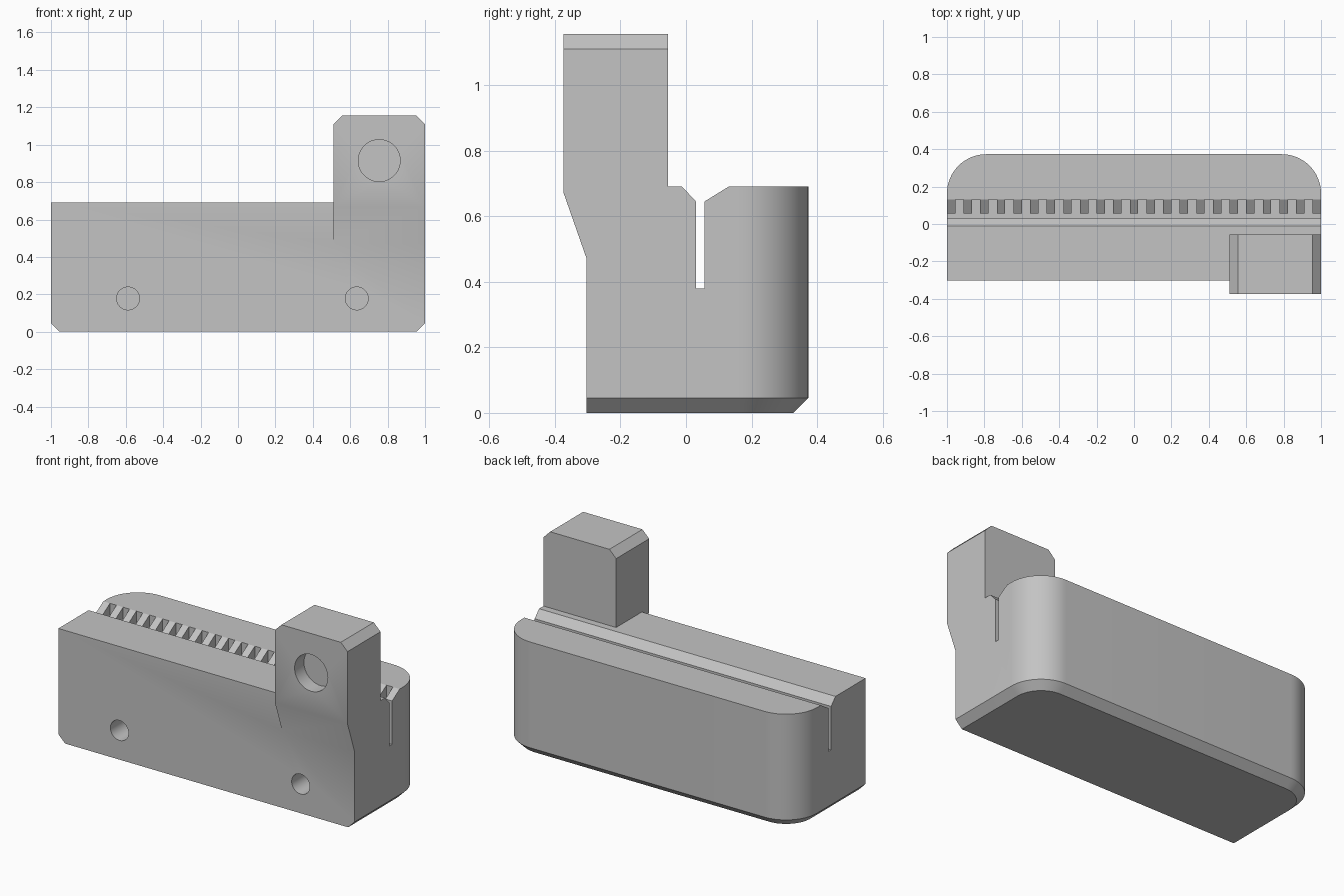
import bpy, bmesh, math
from mathutils import Matrix

if "Cube" in bpy.data.objects:
    bpy.data.objects.remove(bpy.data.objects["Cube"], do_unlink=True)

grey = bpy.data.materials.new("plain grey")
grey.use_nodes = True
grey.diffuse_color = (0.55, 0.55, 0.55, 1)
grey.node_tree.nodes["Principled BSDF"].inputs["Base Color"].default_value = (0.55, 0.55, 0.55, 1)

FRONT, BACK, TOP = -0.303, 0.373, 0.69
CHAMFER, RADIUS = 0.045, 0.21


def finish(name, bm):
    bmesh.ops.recalc_face_normals(bm, faces=bm.faces)
    mesh = bpy.data.meshes.new(name)
    bm.to_mesh(mesh)
    bm.free()
    mesh.materials.append(grey)
    obj = bpy.data.objects.new(name, mesh)
    bpy.context.collection.objects.link(obj)
    return obj


def loft(bm, rings):
    """Skin a stack of equal-length point rings and cap both ends."""
    rings = [[bm.verts.new(p) for p in ring] for ring in rings]
    for low, high in zip(rings, rings[1:]):
        for i in range(len(low)):
            j = (i + 1) % len(low)
            bm.faces.new((low[i], low[j], high[j], high[i]))
    bm.faces.new(rings[0][::-1])
    bm.faces.new(rings[-1])


def prism_x(bm, profile, x0, x1):
    """Extrude a (y, z) profile along x."""
    loft(bm, [[(x, y, z) for y, z in profile] for x in (x0, x1)])


def footprint(inset, z):
    """Plan outline: square at the front, rounded corners at the back."""
    r, half = RADIUS - inset, 1 - inset
    points = [(-half, FRONT, z), (half, FRONT, z)]
    for side, start in ((1, 0), (-1, 90)):
        for i in range(17):
            a = math.radians(start + 90 * i / 16)
            points.append((side * (1 - RADIUS) + r * math.cos(a),
                           BACK - RADIUS + r * math.sin(a), z))
    return points


def combine(target, tool, operation):
    mod = target.modifiers.new("join", "BOOLEAN")
    mod.object, mod.operation, mod.solver = tool, operation, "EXACT"
    bpy.context.view_layer.update()
    result = target.evaluated_get(bpy.context.evaluated_depsgraph_get())
    mesh = bpy.data.meshes.new_from_object(result)
    target.modifiers.clear()
    target.data = mesh
    bpy.data.objects.remove(tool, do_unlink=True)


# Main block with a chamfered base
bm = bmesh.new()
loft(bm, [footprint(CHAMFER, 0), footprint(0, CHAMFER), footprint(0, TOP)])
block = finish("clamp_block", bm)

# Raised lug on the front, with its two top edges chamfered
bm = bmesh.new()
prism_x(bm, [(FRONT, 0.47), (-0.373, 0.67), (-0.373, 1.155),
             (-0.055, 1.155), (-0.055, 0.5)], 0.51, 1)
edges = [e for e in bm.edges
         if all(v.co.z > 1.1 for v in e.verts) and abs(e.verts[0].co.x - e.verts[1].co.x) < 0.01]
bmesh.ops.bevel(bm, geom=edges, offset=CHAMFER, segments=1, affect="EDGES")
combine(block, finish("lug", bm), "UNION")

# Lengthwise slot with a flared mouth
SLOT_FRONT, SLOT_BACK, FLOOR, NECK, MOUTH = 0.03, 0.057, 0.38, 0.645, 0.13
bm = bmesh.new()
prism_x(bm, [(SLOT_FRONT, FLOOR), (SLOT_BACK, FLOOR), (SLOT_BACK, NECK), (MOUTH, TOP),
             (MOUTH, 0.8), (-0.012, 0.8), (-0.012, TOP), (SLOT_FRONT, NECK)], -1.1, 1.1)
combine(block, finish("slot_cutter", bm), "DIFFERENCE")

# Belt tooth pockets along the back wall of the slot
bm = bmesh.new()
TOOTH = 0.045
PITCH = (2 - TOOTH) / 22
for i in range(22):
    x = -1 + TOOTH + i * PITCH
    prism_x(bm, [(0.045, FLOOR), (MOUTH, FLOOR), (MOUTH, 0.8), (0.045, 0.8)],
            x, x + PITCH - TOOTH)
combine(block, finish("pocket_cutter", bm), "DIFFERENCE")

# Blind round holes in the front: two screw holes and one shallow seat
bm = bmesh.new()
for x, z, radius, face, depth in ((-0.588, 0.178, 0.061, FRONT, 0.4),
                                  (0.635, 0.178, 0.061, FRONT, 0.4),
                                  (0.755, 0.915, 0.112, -0.373, 0.09)):
    place = Matrix.Translation((x, face, z)) @ Matrix.Rotation(math.pi / 2, 4, "X")
    bmesh.ops.create_cone(bm, cap_ends=True, segments=48, radius1=radius, radius2=radius,
                          depth=2 * depth, matrix=place)
combine(block, finish("hole_cutter", bm), "DIFFERENCE")

# Smooth the round surfaces and keep the edges crisp
bpy.ops.object.select_all(action="DESELECT")
block.select_set(True)
bpy.context.view_layer.objects.active = block
bpy.ops.object.shade_smooth_by_angle(angle=math.radians(20))
